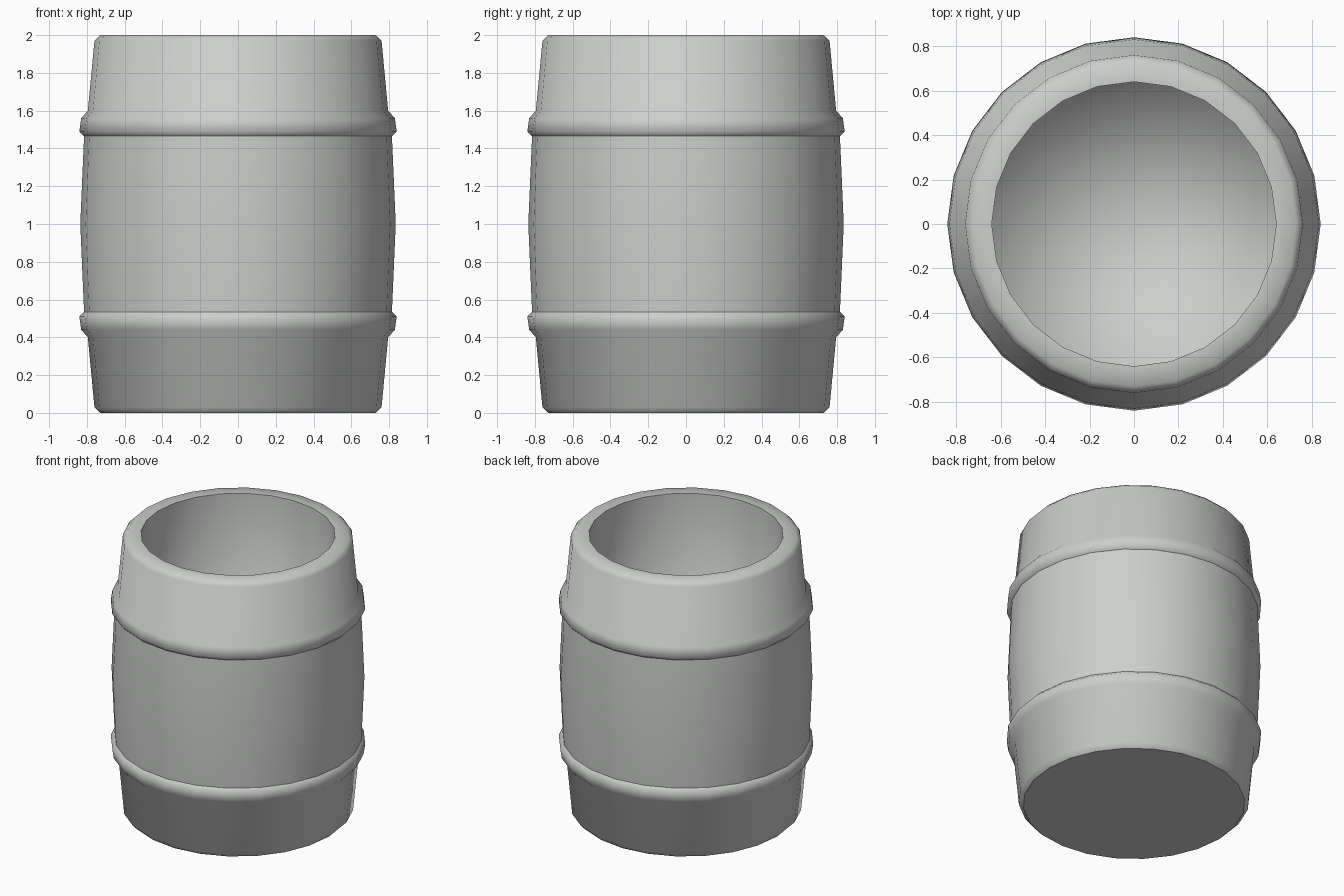
import bpy
import bmesh
import math
from mathutils import Vector

cube = bpy.data.objects.get("Cube")
if cube:
    bpy.data.objects.remove(cube, do_unlink=True)

SIDES = 24

# Single pale grey colour
grey = bpy.data.materials.new("pale grey")
grey.use_nodes = True
colour = (0.60, 0.62, 0.60, 1)
grey.diffuse_color = colour
grey.node_tree.nodes["Principled BSDF"].inputs["Base Color"].default_value = colour


def lathe(name, profile, sharp=()):
    """Spin (radius, height) points around z; sharp lists hard ring heights."""
    bm = bmesh.new()
    points = [bm.verts.new((r, 0, z)) for r, z in profile]
    edges = [bm.edges.new(pair) for pair in zip(points, points[1:])]
    bmesh.ops.spin(bm, geom=points + edges, cent=(0, 0, 0), axis=(0, 0, 1),
                   angle=math.tau, steps=SIDES, use_duplicate=False)
    bmesh.ops.remove_doubles(bm, verts=bm.verts[:], dist=0.001)

    # Profiles run from bottom to top on the outside, top to bottom inside
    bm.normal_update()
    outward = profile[0][1] < profile[-1][1]
    side = max(bm.faces, key=lambda f: abs(f.normal.xy.length) * f.calc_area())
    facing = side.normal.dot(Vector((*side.calc_center_median().xy, 0))) > 0
    if facing != outward:
        bmesh.ops.reverse_faces(bm, faces=bm.faces[:])

    for face in bm.faces:
        face.smooth = True
    for edge in bm.edges:
        a, b = (v.co.z for v in edge.verts)
        if abs(a - b) < 0.001 and edge.verts[0].co.xy.length > 0.01 \
                and edge.verts[1].co.xy.length > 0.01 \
                and abs(edge.verts[0].co.xy.length - edge.verts[1].co.xy.length) < 0.001:
            edge.smooth = not any(abs(a - z) < 0.001 for z in sharp)

    mesh = bpy.data.meshes.new(name)
    bm.to_mesh(mesh)
    bm.free()
    mesh.materials.append(grey)
    obj = bpy.data.objects.new(name, mesh)
    bpy.context.collection.objects.link(obj)
    return obj


# Outer wall: lower half with its hoop, mirrored about mid height
lower = [(0.73, 0), (0.76, 0.03), (0.795, 0.40), (0.83, 0.44),
         (0.84, 0.51), (0.815, 0.535)]
upper = [(r, 2 - z) for r, z in reversed(lower)]
lathe("barrel_shell", [(0, 0)] + lower + [(0.835, 1)] + upper + [(0.64, 2)],
      sharp=(0, 0.535, 1.465))

# Hollow inside with a softly shaded floor
lathe("barrel_lining", [(0.64, 2), (0.64, 0.12), (0, 0.12)])
